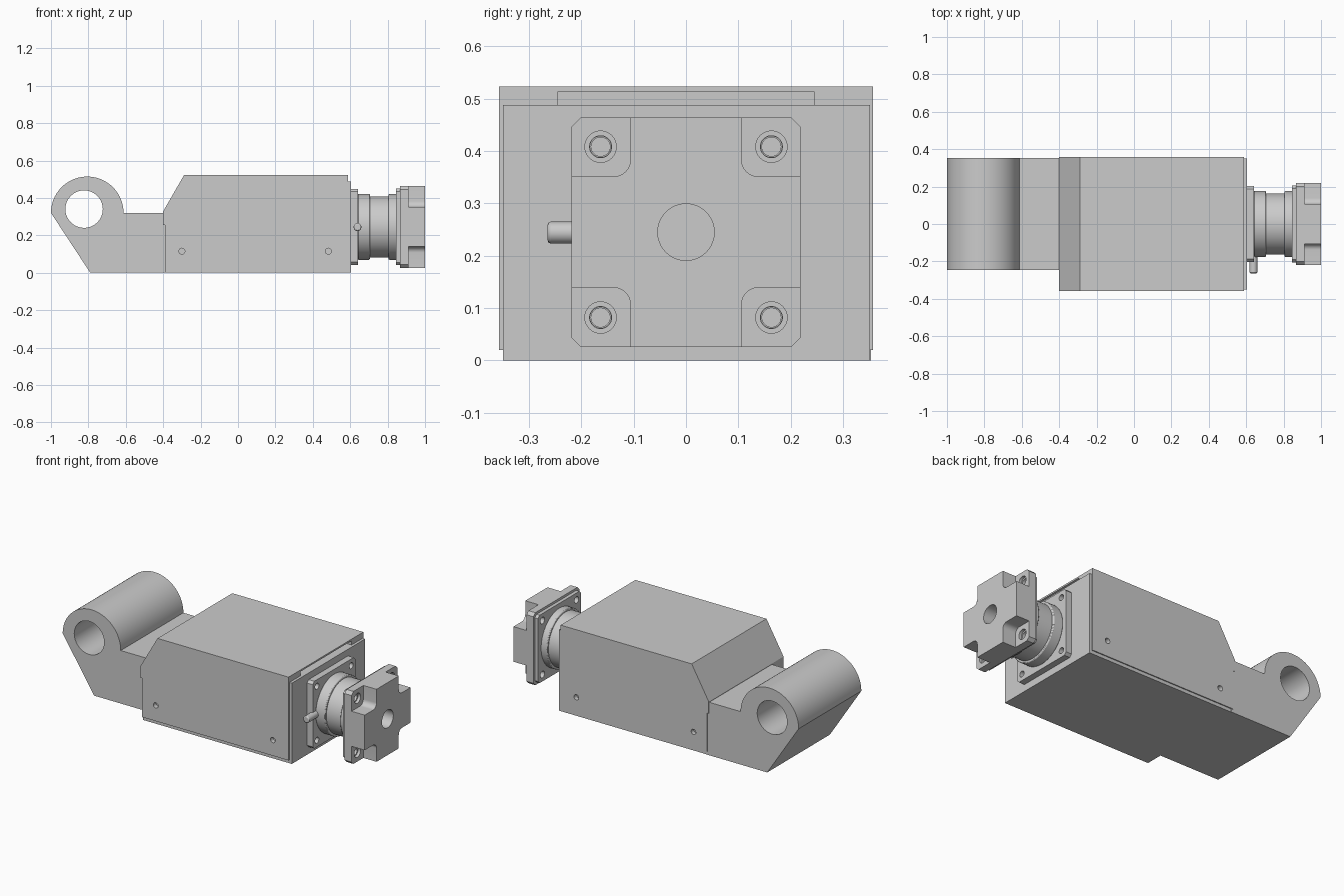
import bpy, bmesh, math
from mathutils import Vector

if "Cube" in bpy.data.objects:
    bpy.data.objects.remove(bpy.data.objects["Cube"])

CZ = 0.245  # height of the coupling axis


def prism(name, pts, vec, bevel=0.0):
    """Closed planar 3D outline extruded along vec."""
    bm = bmesh.new()
    f = bm.faces.new([bm.verts.new(p) for p in pts])
    r = bmesh.ops.extrude_face_region(bm, geom=[f])
    bmesh.ops.translate(bm, vec=vec, verts=[v for v in r["geom"] if isinstance(v, bmesh.types.BMVert)])
    bmesh.ops.recalc_face_normals(bm, faces=bm.faces)
    me = bpy.data.meshes.new(name)
    bm.to_mesh(me)
    bm.free()
    ob = bpy.data.objects.new(name, me)
    bpy.context.collection.objects.link(ob)
    if bevel:
        m = ob.modifiers.new("bevel", "BEVEL")
        m.width, m.segments = bevel, 1
    return ob


def side(name, xz, y0, y1):
    return prism(name, [(x, y0, z) for x, z in xz], (0, y1 - y0, 0))


def front(name, yz, x0, x1):
    return prism(name, [(x0, y, z) for y, z in yz], (x1 - x0, 0, 0))


def box(name, x0, x1, y0, y1, z0, z1):
    return side(name, [(x0, z0), (x1, z0), (x1, z1), (x0, z1)], y0, y1)


def ring(cu, cv, r, n=48, a0=0.0, a1=2 * math.pi):
    return [(cu + r * math.cos(a0 + (a1 - a0) * i / n), cv + r * math.sin(a0 + (a1 - a0) * i / n)) for i in range(n)]


def plate(h, c):
    """Square outline around the axis with chamfered corners."""
    q = [(h, h - c), (h - c, h), (c - h, h), (-h, h - c), (-h, c - h), (c - h, -h), (h - c, -h), (h, c - h)]
    return [(y, CZ + z) for y, z in q]


def cut(ob, cutters):
    for c in cutters:
        c.hide_render = True
        m = ob.modifiers.new("cut", "BOOLEAN")
        m.operation, m.solver, m.object = "DIFFERENCE", "EXACT", c
    dg = bpy.context.evaluated_depsgraph_get()
    me = bpy.data.meshes.new_from_object(ob.evaluated_get(dg))
    ob.modifiers.clear()
    ob.data = me
    for c in cutters:
        bpy.data.objects.remove(c)


CORNERS = [(sy, sz) for sy in (-1, 1) for sz in (-1, 1)]


def corner_holes(r, x0, x1):
    return [front("hole_cutter", ring(sy * 0.163, CZ + sz * 0.163, r, 32), x0, x1) for sy, sz in CORNERS]


# Hinge arm with offset pin bore
arm = side("hinge_arm", ring(-0.806, 0.32, 0.194, 48, math.pi, 0) +
           [(-0.612, 0.32), (-0.38, 0.32), (-0.38, 0), (-0.79, 0)], -0.245, 0.353)
cut(arm, [side("bore_cutter", ring(-0.823, 0.34, 0.1, 64), -0.5, 0.5)])

# Base block under the cover
base = box("base_block", -0.39, 0.604, -0.349, 0.351, 0, 0.488)
cut(base, [side("corner_cutter", [(-0.5, 0.3), (-0.38, 0.3), (-0.2, 0.6), (-0.5, 0.6)], -0.5, 0.5)])

# Sloped cover with side screw holes and a slot at the front end
cover = side("cover", [(-0.39, 0.02), (0.588, 0.02), (0.588, 0.523), (-0.288, 0.523),
                       (-0.402, 0.325), (-0.402, 0.255), (-0.39, 0.255)], -0.357, 0.357)
cutters = [box("slot_cutter", -0.25, 0.7, -0.244, 0.244, 0.48, 0.513)]
for x in (-0.3, 0.483):
    for s in (-1, 1):
        cutters.append(side("screw_cutter", ring(x, 0.115, 0.016, 24), s * 0.33, s * 0.4))
cut(cover, cutters)
cut(base, [side("screw_cutter", ring(x, 0.115, 0.016, 24), s * 0.33, s * 0.4)
           for x in (-0.3, 0.483) for s in (-1, 1)])

# Mounting flange on the base
flange = front("mounting_flange", plate(0.203, 0.015), 0.6, 0.642)
cut(flange, corner_holes(0.018, 0.615, 0.7))

# Stepped round neck: revolved as stacked discs
neck = []
for name, r, x0, x1 in (("neck_collar_rear", 0.176, 0.64, 0.705), ("neck_shaft", 0.163, 0.66, 0.85),
                        ("neck_collar_front", 0.176, 0.805, 0.85)):
    ob = front(name, ring(0, CZ, r, 64), x0, x1)
    m = ob.modifiers.new("bevel", "BEVEL")
    m.width, m.segments, m.limit_method = 0.005, 2, "ANGLE"
    neck.append(ob)

# Coupling plate behind the end block
coupling = front("coupling_plate", plate(0.205, 0.015), 0.845, 0.867)
cut(coupling, corner_holes(0.02, 0.8, 0.9))

# Cross-shaped end block: corner pockets with screw seats, central bore
end = front("end_block", plate(0.219, 0.018), 0.866, 1.0)
cutters = []
for sy, sz in CORNERS:
    k, o, f = 0.106, 0.3, 0.032
    yz = [(k, o), (o, o), (o, k)] + [(k + f - f * math.sin(t), k + f - f * math.cos(t))
                                    for t in [i * math.pi / 16 for i in range(9)]]
    cutters.append(front("pocket_cutter", [(sy * y, CZ + sz * z) for y, z in yz], 0.912, 1.1))
cutters += corner_holes(0.03, 0.895, 0.95) + corner_holes(0.021, 0.8, 0.95)
cutters.append(front("centre_cutter", ring(0, CZ, 0.054, 48), 0.88, 1.1))
cut(end, cutters)

# Connector stub on the flange side
stub = side("connector_stub", ring(0.639, 0.244, 0.021, 32), -0.264, -0.17)
m = stub.modifiers.new("bevel", "BEVEL")
m.width, m.segments, m.limit_method = 0.006, 2, "ANGLE"

# Smooth round walls, keep hard edges
for ob in bpy.data.objects:
    ob.select_set(True)
bpy.context.view_layer.objects.active = arm
bpy.ops.object.shade_smooth_by_angle(angle=math.radians(25))
